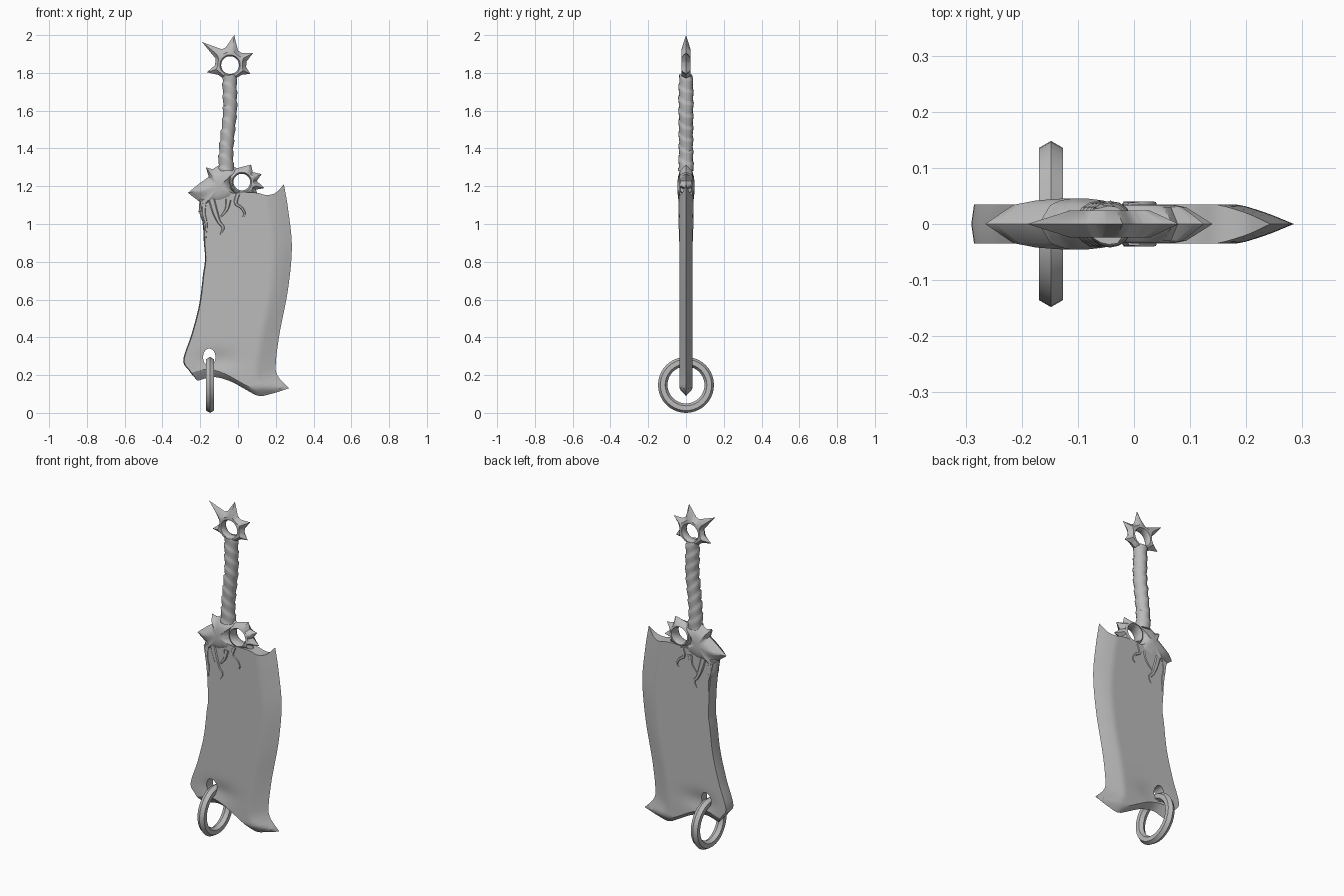
import bpy, bmesh, math
from mathutils import Vector

if "Cube" in bpy.data.objects:
    bpy.data.objects.remove(bpy.data.objects["Cube"])

steel = bpy.data.materials.new("grey steel")
steel.diffuse_color = (0.5, 0.5, 0.5, 1)
steel.use_nodes = True
steel.node_tree.nodes["Principled BSDF"].inputs["Base Color"].default_value = steel.diffuse_color


def finish(name, bm, angle=35):
    bmesh.ops.remove_doubles(bm, verts=bm.verts, dist=1e-5)
    bmesh.ops.recalc_face_normals(bm, faces=bm.faces)
    me = bpy.data.meshes.new(name)
    bm.to_mesh(me)
    bm.free()
    me.materials.append(steel)
    ob = bpy.data.objects.new(name, me)
    bpy.context.collection.objects.link(ob)
    bpy.ops.object.select_all(action='DESELECT')
    ob.select_set(True)
    bpy.context.view_layer.objects.active = ob
    bpy.ops.object.shade_smooth_by_angle(angle=math.radians(angle))
    return ob


def smooth_path(pts, n):
    """Even samples along a smooth curve through the points."""
    p = [Vector(q) for q in pts]
    p = [2 * p[0] - p[1]] + p + [2 * p[-1] - p[-2]]
    dense = []
    for a, b, c, d in zip(p, p[1:], p[2:], p[3:]):
        for k in range(20):
            t = k / 20
            dense.append(b + 0.5 * t * (c - a + t * (2*a - 5*b + 4*c - d + t * (3*(b - c) + d - a))))
    dense.append(p[-2])
    cum = [0]
    for a, b in zip(dense, dense[1:]):
        cum.append(cum[-1] + (b - a).length)
    out, k = [], 0
    for i in range(n + 1):
        s = cum[-1] * i / n
        while k < len(dense) - 2 and cum[k + 1] < s:
            k += 1
        out.append(dense[k].lerp(dense[k + 1], (s - cum[k]) / (cum[k + 1] - cum[k])))
    return out


def loft(name, stations, n, sides=12, bump=lambda t, a: 0, angle=40):
    """Oval tube along an x-z path; stations are (x, z, half width, half depth)."""
    sec = smooth_path(stations, n)
    bm = bmesh.new()
    rings = []
    for i, s in enumerate(sec):
        d = sec[min(i + 1, n)] - sec[max(i - 1, 0)]
        side = Vector((d[1], 0, -d[0])).normalized()
        ring = []
        for k in range(sides):
            a = 2 * math.pi * k / sides
            e = bump(i / n, a)
            ring.append(bm.verts.new(Vector((s[0], 0, s[1])) + side * (s[2] + e) * math.cos(a)
                                     + Vector((0, (s[3] + e) * math.sin(a), 0))))
        rings.append(ring)
    for r, q in zip(rings, rings[1:]):
        for k in range(sides):
            bm.faces.new((r[k], r[k - 1], q[k - 1], q[k]))
    bm.faces.new(rings[0])
    bm.faces.new(rings[-1])
    return finish(name, bm, angle)


def spiked(name, centre, outline, loops, hole):
    """Spiky plate with a sharp rim; each loop is (scale, radius, half depth)."""
    pts = []
    for i, p in enumerate(outline):
        a, b = Vector(p), Vector(outline[(i + 1) % len(outline)])
        pts += [a.lerp(b, k / 3) for k in range(3)]
    c = Vector(centre)
    bm = bmesh.new()

    def ring(k, r, y):
        vs = []
        for p in pts:
            q = c + (p - c) * k + (p - c).normalized() * r
            vs.append(bm.verts.new((q.x, y, q.y)))
        return vs

    def bridge(r, q):
        for k in range(len(r)):
            bm.faces.new((r[k], r[k - 1], q[k - 1], q[k]))
    rim = ring(1, 0, 0)
    ends = []
    for s in (-1, 1):
        last = rim
        for k, r, y in loops:
            new = ring(k, r, s * y)
            bridge(last, new)
            last = new
        ends.append(last)
    if hole:
        bridge(*ends)
    else:
        for e in ends:
            bm.faces.new(e)
    return finish(name, bm, 40)


# Blade: patch between four edge curves, sharpened on the right and bottom
NU, NV, T = 28, 56, 0.035
left = smooth_path([(-.215, .17), (-.255, .225), (-.285, .28), (-.24, .42), (-.2, .577), (-.18, .735),
                    (-.17, .82), (-.18, .98), (-.2, 1.12)], NV)
right = smooth_path([(.27, .13), (.21, .196), (.2, .26), (.22, .42), (.265, .656), (.285, .88),
                     (.265, 1.08), (.243, 1.21)], NV)
bottom = smooth_path([(-.215, .17), (-.13, .19), (-.04, .167), (.035, .127), (.11, .09),
                      (.18, .102), (.27, .13)], NU)
top = smooth_path([(-.2, 1.12), (-.1, 1.15), (0, 1.165), (.1, 1.165), (.15, 1.153),
                   (.2, 1.165), (.243, 1.21)], NU)
bm = bmesh.new()
front, back, ridge = [], [], []
for j in range(NV + 1):
    v = j / NV
    fr, br = [], []
    for i in range(NU + 1):
        u = i / NU
        p = (left[j] * (1 - u) + right[j] * u + bottom[i] * (1 - v) + top[i] * v
             - (1 - v) * ((1 - u) * left[0] + u * right[0]) - v * ((1 - u) * left[-1] + u * right[-1]))
        h = T * min(1, (right[j] - p).length / .11, (p - bottom[i]).length / .05)
        # hollow around the ring hole
        h *= 1 - .35 * math.exp(-((p.x + .11) / .1) ** 2 - ((p.y - .28) / .05) ** 2) * min(1, u * 5)
        fr.append(bm.verts.new((p.x, -h, p.y)))
        br.append(bm.verts.new((p.x, h, p.y)))
        if i == 0:
            ridge.append(bm.verts.new((p.x - .005 * h / T, 0, p.y)))
    front.append(fr)
    back.append(br)
for j in range(NV):
    for g in (front, back):
        for i in range(NU):
            bm.faces.new((g[j][i], g[j][i + 1], g[j + 1][i + 1], g[j + 1][i]))
        bm.faces.new((g[j][0], ridge[j], ridge[j + 1], g[j + 1][0]))
for i in range(NU):
    bm.faces.new((front[NV][i], front[NV][i + 1], back[NV][i + 1], back[NV][i]))
bm.faces.new((front[NV][0], ridge[NV], back[NV][0]))
blade = finish("blade", bm, 30)

# Ring hole through the blade
bpy.ops.mesh.primitive_cylinder_add(vertices=20, radius=1, depth=.3, location=(-.152, 0, .295),
                                    rotation=(math.pi / 2, 0, 0))
cutter = bpy.context.object
cutter.name = "hole_cutter"
cutter.scale = (.033, .046, 1)
cutter.hide_render = True
mod = blade.modifiers.new("hole", 'BOOLEAN')
mod.operation, mod.object, mod.solver = 'DIFFERENCE', cutter, 'EXACT'
bpy.context.view_layer.objects.active = blade
bpy.ops.object.modifier_apply(modifier="hole")
bpy.data.objects.remove(cutter)

# Hanging ring with a six-sided section
bpy.ops.mesh.primitive_torus_add(major_segments=40, minor_segments=6, major_radius=.123, minor_radius=.025,
                                 location=(-.148, 0, .148), rotation=(0, math.pi / 2, 0))
ring = bpy.context.object
ring.name = "hanging_ring"
ring.data.materials.append(steel)
bpy.ops.object.shade_smooth_by_angle(angle=math.radians(35))

# Wrapped grip: slanted overlapping bands
loft("grip", [(-.062, 1.28, .042, .04), (-.063, 1.38, .037, .037), (-.052, 1.5, .036, .037),
              (-.042, 1.6, .036, .038), (-.043, 1.7, .037, .038), (-.045, 1.79, .037, .034)],
     56, 16, lambda t, a: .007 * ((t * 8 + .35 * math.cos(a - .6)) % 1) - .003)

# Spiked pommel ring
spiked("pommel", (-.042, 1.841),
       [(-.19, 1.963), (-.085, 1.925), (-.065, 1.935), (-.02, 2.0), (.0, 1.918), (.02, 1.905), (.08, 1.905),
        (.045, 1.86), (.043, 1.83), (.065, 1.795), (.02, 1.79), (-.01, 1.772), (-.08, 1.772), (-.105, 1.79),
        (-.165, 1.803), (-.122, 1.84), (-.118, 1.875)],
       [(.25, .045, .024), (0, .054, .024), (0, .047, .012)], True)

# Guard body with spikes
spiked("guard", (-.1, 1.2),
       [(-.265, 1.165), (-.21, 1.21), (-.155, 1.25), (-.17, 1.3), (-.135, 1.29), (-.1, 1.312), (-.015, 1.3),
        (0, 1.29), (-.03, 1.26), (-.04, 1.22), (-.03, 1.18), (0, 1.15), (-.02, 1.12), (-.1, 1.09),
        (-.16, 1.09), (-.21, 1.06), (-.2, 1.115)],
       [(.7, 0, .034), (.45, 0, .042), (.2, 0, .045)], False)

# Toothed ring beside the guard
teeth = [(62, .105), (42, .078), (22, .113), (4, .08), (-15, .124), (-28, .085), (-40, .111), (-60, .08),
         (-90, .08), (-120, .075), (-150, .07), (-180, .07), (-210, .075), (-240, .08), (-270, .08)]
spiked("guard_ring", (.02, 1.222),
       [(.02 + r * math.cos(math.radians(a)), 1.222 + r * math.sin(math.radians(a))) for a, r in teeth],
       [(.3, .038, .03), (0, .052, .034), (0, .044, .02)], True)

# Flame-like tendrils running from the guard over the blade
tendrils = [
    [(-.14, 1.13, .036, .042), (-.12, 1.06, .03, .043), (-.1, 1.01, .02, .042),
     (-.078, .98, .018, .041), (-.1, .935, .003, .036)],
    [(-.05, 1.13, .032, .042), (-.06, 1.08, .02, .042), (-.085, 1.045, .012, .04), (-.1, 1.03, .003, .036)],
    [(0, 1.16, .026, .04), (-.012, 1.11, .018, .042), (.02, 1.085, .014, .042),
     (.035, 1.05, .012, .041), (.01, 1.03, .003, .036)],
    [(-.175, 1.13, .03, .036), (-.182, 1.06, .022, .04), (-.168, 1.0, .016, .04),
     (-.172, .92, .01, .038), (-.168, .8, .003, .034)],
]
for k, t in enumerate(tendrils):
    loft(f"tendril_{k + 1}", t, 14, 10)
